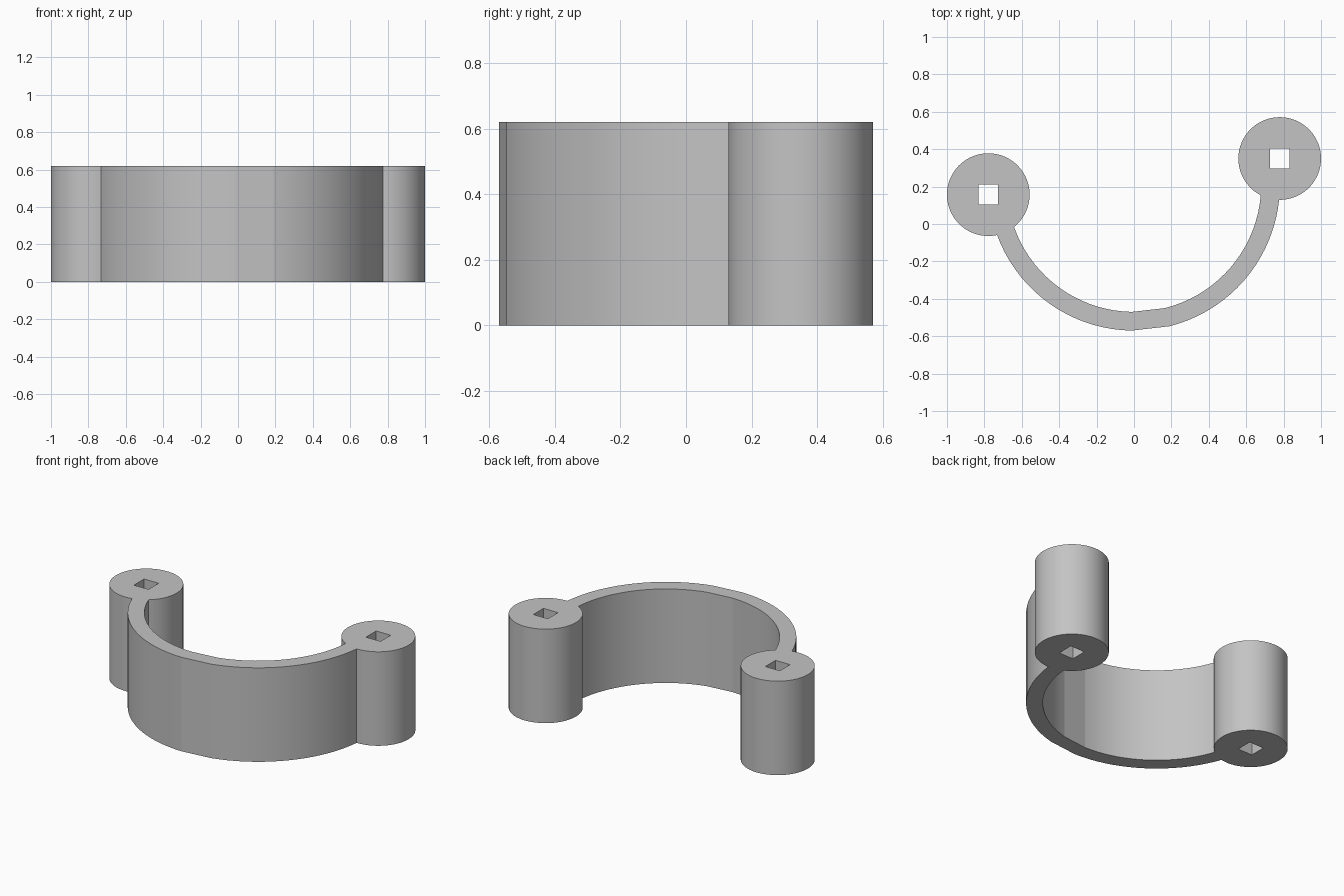
import bpy
import bmesh
from math import acos, atan2, cos, sin, hypot, radians, ceil, pi

HEIGHT = 0.62
CENTRE = (0, 0.21)          # centre of the curved band
OUTER, INNER = 0.78, 0.68
BOSS_R, HOLE = 0.221, 0.053
LEFT_BOSS, RIGHT_BOSS = (0.779, 0.35), (-0.779, 0.157)

cube = bpy.data.objects.get("Cube")
if cube:
    bpy.data.objects.remove(cube, do_unlink=True)


def arc(centre, radius, start, end):
    """Points along an arc, in steps under four degrees."""
    n = max(1, ceil(abs(end - start) / radians(4)))
    angles = [start + (end - start) * i / n for i in range(n + 1)]
    return [(centre[0] + radius * cos(a), centre[1] + radius * sin(a)) for a in angles]


def meeting_angle(boss, radius, side):
    """Angle on the band circle where it enters a boss."""
    dx, dy = boss[0] - CENTRE[0], boss[1] - CENTRE[1]
    d = hypot(dx, dy)
    return atan2(dy, dx) + side * acos((radius**2 + d**2 - BOSS_R**2) / (2 * radius * d))


def band_side(radius):
    """One side of the band, with its short straight stretch at the front."""
    start = meeting_angle(RIGHT_BOSS, radius, 1)
    end = meeting_angle(LEFT_BOSS, radius, -1)
    if start > 0:
        start -= 2 * pi
    return (arc(CENTRE, radius, start, radians(-91))
            + arc(CENTRE, radius, radians(-76), end))


def boss_side(boss, first, last):
    """Outline round a boss, counter-clockwise between two points."""
    a = atan2(first[1] - boss[1], first[0] - boss[0])
    b = atan2(last[1] - boss[1], last[0] - boss[0])
    if b <= a:
        b += 2 * pi
    return arc(boss, BOSS_R, a, b)[1:-1]


# Plan outline: band with a round boss at each end
outer, inner = band_side(OUTER), band_side(INNER)
outline = (outer + boss_side(LEFT_BOSS, outer[-1], inner[-1])
           + inner[::-1] + boss_side(RIGHT_BOSS, inner[0], outer[0]))

# Square through-holes
holes = [[(x + sx * HOLE, y + sy * HOLE)
          for sx, sy in ((-1, -1), (-1, 1), (1, 1), (1, -1))]
         for x, y in (LEFT_BOSS, RIGHT_BOSS)]

# Extruded filled profile
curve = bpy.data.curves.new("clamp_profile", 'CURVE')
curve.dimensions = '2D'
curve.fill_mode = 'BOTH'
curve.extrude = HEIGHT / 2
for loop in [outline] + holes:
    spline = curve.splines.new('POLY')
    spline.points.add(len(loop) - 1)
    for point, (x, y) in zip(spline.points, loop):
        point.co = (x, y, 0, 1)
    spline.use_cyclic_u = True
profile = bpy.data.objects.new("clamp_profile", curve)
bpy.context.collection.objects.link(profile)
bpy.context.view_layer.update()
depsgraph = bpy.context.evaluated_depsgraph_get()
mesh = bpy.data.meshes.new_from_object(profile.evaluated_get(depsgraph))
bpy.data.objects.remove(profile, do_unlink=True)

# Weld caps to walls and stand the part on the ground
bm = bmesh.new()
bm.from_mesh(mesh)
bmesh.ops.remove_doubles(bm, verts=bm.verts, dist=0.0005)
bmesh.ops.translate(bm, verts=bm.verts, vec=(0, 0, HEIGHT / 2))
bmesh.ops.recalc_face_normals(bm, faces=bm.faces)
bm.to_mesh(mesh)
bm.free()

clamp = bpy.data.objects.new("half_clamp", mesh)
bpy.context.collection.objects.link(clamp)

# Plain grey material
grey = bpy.data.materials.new("light_grey")
grey.use_nodes = True
colour = (0.55, 0.55, 0.55, 1)
grey.diffuse_color = colour
grey.node_tree.nodes["Principled BSDF"].inputs["Base Color"].default_value = colour
mesh.materials.clear()
mesh.materials.append(grey)

# Smooth walls, crisp rims and straight stretch
bpy.ops.object.select_all(action='DESELECT')
clamp.select_set(True)
bpy.context.view_layer.objects.active = clamp
bpy.ops.object.shade_smooth_by_angle(angle=radians(6))
